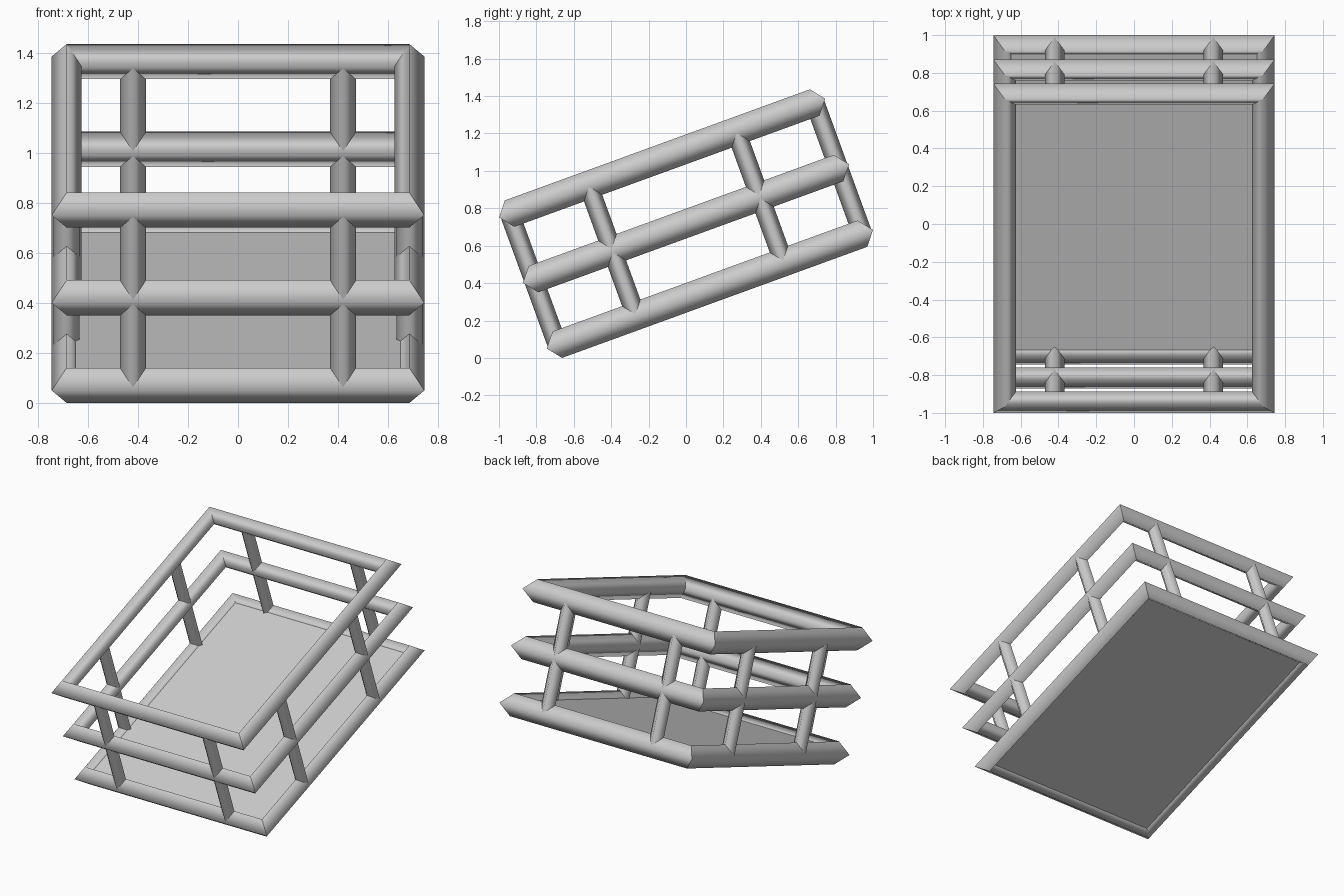
import bpy, bmesh, math

cube = bpy.data.objects.get("Cube")
if cube:
    bpy.data.objects.remove(cube, do_unlink=True)

TILT = math.radians(20)
CENTRE_Z = 0.718
HALF_X, HALF_Y = 0.685, 0.868      # rail centre lines
RAIL_W, RAIL_H = 0.06, 0.075       # half width and half height of the diamond rail
SPACING = 0.373                    # distance between rail levels
POST_R, POST_AT = 0.052, 0.42
FLOOR_HALF = 0.032

grey = bpy.data.materials.new("plain grey")
grey.use_nodes = True
grey.diffuse_color = (0.6, 0.6, 0.6, 1)
grey.node_tree.nodes["Principled BSDF"].inputs["Base Color"].default_value = (0.6, 0.6, 0.6, 1)


def add_object(name, bm, location, smooth):
    """Turn a bmesh into an object placed in the tilted crate frame."""
    bmesh.ops.recalc_face_normals(bm, faces=bm.faces)
    for face in bm.faces:
        face.smooth = smooth
    mesh = bpy.data.meshes.new(name)
    bm.to_mesh(mesh)
    bm.free()
    mesh.materials.append(grey)
    obj = bpy.data.objects.new(name, mesh)
    bpy.context.collection.objects.link(obj)
    x, y, z = location
    obj.location = (x, y * math.cos(TILT) - z * math.sin(TILT),
                    CENTRE_Z + y * math.sin(TILT) + z * math.cos(TILT))
    obj.rotation_euler.x = TILT
    return obj


def rail_ring(name, level):
    """Rectangular frame of diamond section with mitred corners."""
    bm = bmesh.new()
    profile = [(RAIL_W, 0), (0, RAIL_H), (-RAIL_W, 0), (0, -RAIL_H)]
    loops = []
    for sx, sy in [(1, 1), (-1, 1), (-1, -1), (1, -1)]:
        loops.append([bm.verts.new((sx * (HALF_X + d), sy * (HALF_Y + d), h))
                      for d, h in profile])
    for i in range(4):
        a, b = loops[i], loops[(i + 1) % 4]
        for j in range(4):
            k = (j + 1) % 4
            bm.faces.new((a[j], a[k], b[k], b[j]))
    # crisp mitre joints
    for loop in loops:
        for j in range(4):
            bm.edges.get((loop[j], loop[(j + 1) % 4])).smooth = False
    add_object(name, bm, (0, 0, level), True)


def post(name, x, y):
    bm = bmesh.new()
    bmesh.ops.create_cone(bm, segments=4, radius1=POST_R, radius2=POST_R,
                          depth=2 * SPACING, cap_ends=False)
    add_object(name, bm, (x, y, 0), True)


# Three stacked frames
for name, level in [("bottom_rail", -SPACING), ("middle_rail", 0), ("top_rail", SPACING)]:
    rail_ring(name, level)

# Two posts on each side
for side_y, y_name in [(-1, "front"), (1, "back")]:
    for side_x, x_name in [(1, "left"), (-1, "right")]:
        post(f"{y_name}_post_{x_name}", side_x * POST_AT, side_y * HALF_Y)
        post(f"{x_name}_side_post_{y_name}", side_x * HALF_X, side_y * POST_AT)

# Floor slab set into the bottom frame
bm = bmesh.new()
bmesh.ops.create_cube(bm, size=2)
bmesh.ops.scale(bm, vec=(HALF_X - 0.01, HALF_Y - 0.01, FLOOR_HALF), verts=bm.verts)
add_object("floor_panel", bm, (0, 0, -SPACING), False)
